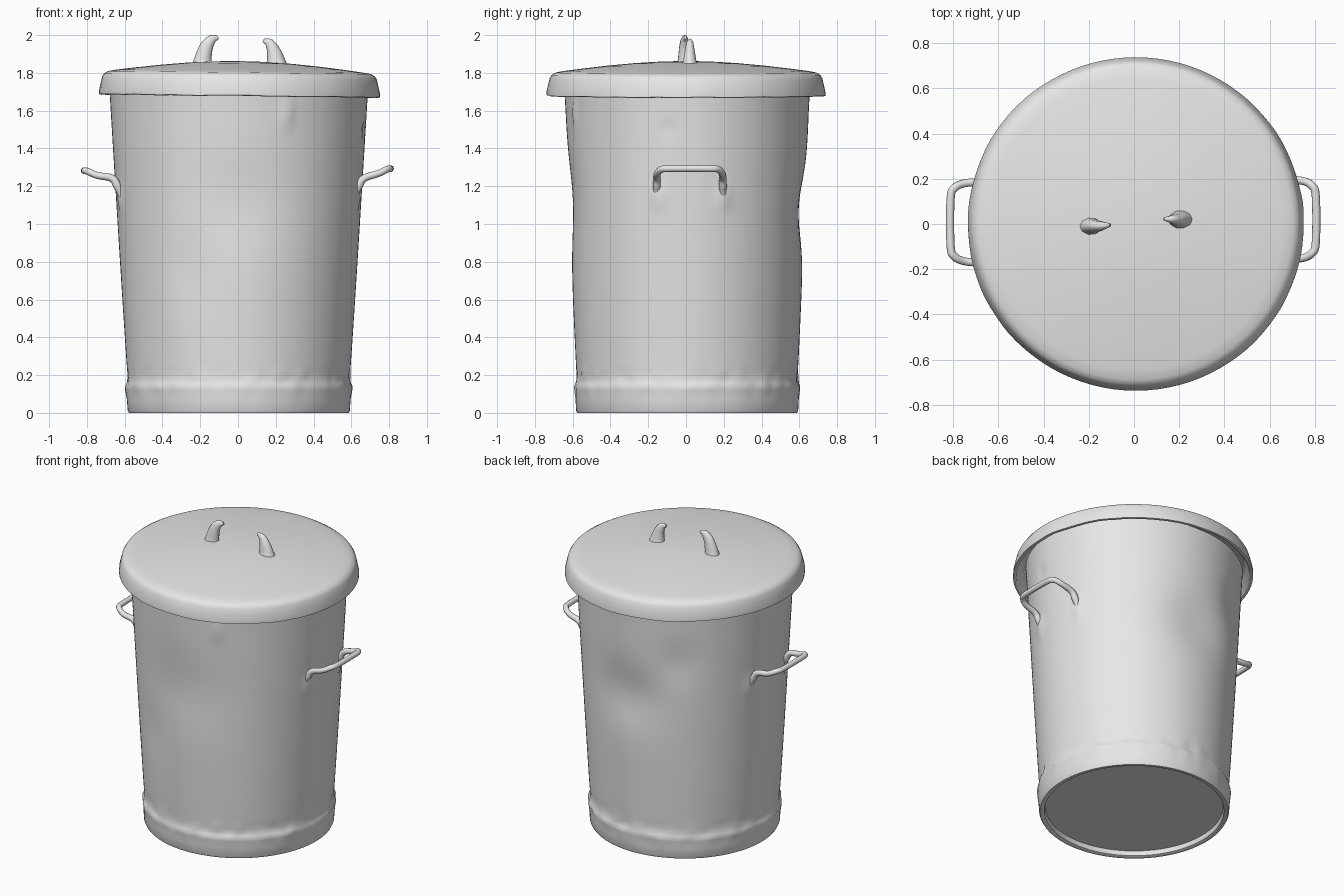
import bpy, bmesh, random
from math import sin, cos, pi, exp, atan2
from mathutils import Vector, noise

random.seed(4)
if "Cube" in bpy.data.objects:
    bpy.data.objects.remove(bpy.data.objects["Cube"])

steel = bpy.data.materials.new("dull grey steel")
steel.use_nodes = True
steel.diffuse_color = (0.8, 0.8, 0.8, 1)
steel.node_tree.nodes["Principled BSDF"].inputs["Base Color"].default_value = (0.8, 0.8, 0.8, 1)


def finish(name, bm, angle=50):
    bmesh.ops.recalc_face_normals(bm, faces=bm.faces)
    mesh = bpy.data.meshes.new(name)
    bm.to_mesh(mesh)
    bm.free()
    ob = bpy.data.objects.new(name, mesh)
    bpy.context.collection.objects.link(ob)
    mesh.materials.append(steel)
    bpy.ops.object.select_all(action='DESELECT')
    ob.select_set(True)
    bpy.context.view_layer.objects.active = ob
    bpy.ops.object.shade_smooth_by_angle(angle=angle * pi / 180)
    return ob


def skin(bm, rings, caps):
    """Bridge successive closed rings of points into a surface."""
    rows = [[bm.verts.new(p) for p in ring] for ring in rings]
    n = len(rows[0])
    for a, b in zip(rows, rows[1:]):
        for i in range(n):
            j = (i + 1) % n
            bm.faces.new((a[i], a[j], b[j], b[i]))
    for k in caps:
        bm.faces.new(rows[k])


def lathe(name, profile, warp, segs=96, caps=(0, -1)):
    bm = bmesh.new()
    angles = [2 * pi * i / segs for i in range(segs)]
    skin(bm, [[warp(r, z, a) for a in angles] for r, z in profile], caps)
    return finish(name, bm)


def tube(name, path, radii, flat=1.0, sides=10, steps=6):
    """Sweep an oval section along a smoothed path."""
    pts = [Vector(p) for p in path]
    ext = [2 * pts[0] - pts[1]] + pts + [2 * pts[-1] - pts[-2]]
    line, sizes = [], []
    for i in range(len(pts) - 1):
        p0, p1, p2, p3 = ext[i:i + 4]
        for s in range(steps + (i == len(pts) - 2)):
            t = s / steps
            line.append(0.5 * (2 * p1 + (p2 - p0) * t + (2 * p0 - 5 * p1 + 4 * p2 - p3) * t ** 2
                               + (3 * p1 - p0 - 3 * p2 + p3) * t ** 3))
            sizes.append(radii[i] * (1 - t) + radii[i + 1] * t)
    rings, side = [], None
    for i, p in enumerate(line):
        d = (line[min(i + 1, len(line) - 1)] - line[max(i - 1, 0)]).normalized()
        if side is None:
            side = d.cross(Vector((0, 1, 0)) if abs(d.y) < 0.8 else Vector((0, 0, 1)))
        side = (side - d * side.dot(d)).normalized()
        up = d.cross(side)
        rings.append([p + sizes[i] * (side * cos(2 * pi * k / sides) + up * flat * sin(2 * pi * k / sides))
                      for k in range(sides)])
    bm = bmesh.new()
    skin(bm, rings, (0, -1))
    return finish(name, bm)


# Dents and bumps: direction in degrees, height, spread across, spread up, depth
FRONT, BACK, LEFT, RIGHT = -90, 90, 0, 180
dents = [(FRONT, 1.12, 0.45, 0.25, -0.022), (BACK, 1.08, 0.35, 0.2, -0.035),
         (BACK + 30, 1.35, 0.2, 0.15, -0.015), (-115, 0.75, 0.2, 0.2, -0.012),
         (-68, 1.58, 0.035, 0.07, 0.016), (-9, 1.5, 0.04, 0.04, -0.012),
         (LEFT - 14, 1.14, 0.05, 0.06, 0.014), (LEFT + 18, 1.14, 0.05, 0.06, 0.014),
         (RIGHT - 17, 1.14, 0.05, 0.06, 0.014), (RIGHT + 15, 1.14, 0.05, 0.06, 0.014)]


def body_warp(r, z, a):
    for deg, h, wide, tall, depth in dents:
        d = a - deg * pi / 180
        d = atan2(sin(d), cos(d))
        r += depth * exp(-(d / wide) ** 2 - ((z - h) / tall) ** 2)
    # ragged upper edge of the base band
    if 0.1 < z < 0.22:
        r += 0.008 * noise.noise((9 * cos(a), 9 * sin(a), 20 * z))
    squash = 1 - 0.05 * max(0, min(1, z / 1.6))
    return (r * cos(a) + 0.004, r * squash * sin(a) + 0.006, z)


# Bin: recessed floor, base band, flared wall
wall = [(0.589 + 0.096 * (k / 44) ** 0.95, 0.2 + 1.52 * k / 44) for k in range(45)]
lathe("bin_body", [(0.55, 0.035), (0.555, 0.005), (0.565, 0.0), (0.582, 0.0), (0.588, 0.012),
                   (0.592, 0.07), (0.598, 0.12), (0.601, 0.14), (0.594, 0.155),
                   (0.589, 0.175)] + wall, body_warp, segs=128)


# Lid: hollow skirt, rounded shoulder, shallow dome
def lid_warp(r, z, a):
    x, y = r * cos(a), r * sin(a)
    edge = max(0, 1 - abs(z - 1.70) / 0.06) if r > 0.7 else 0
    wobble = 0.006 * edge * noise.noise((6 * cos(a), 6 * sin(a), 0.5))
    return (x * (1 + wobble) + 0.008, y * (1 - 0.008), z - 0.012 * x + wobble)


lathe("lid", [(0.02, 1.80), (0.4, 1.79), (0.68, 1.765), (0.705, 1.75), (0.722, 1.682), (0.732, 1.677),
              (0.744, 1.68), (0.744, 1.70), (0.735, 1.74), (0.727, 1.773), (0.716, 1.79),
              (0.695, 1.802), (0.65, 1.81), (0.55, 1.823), (0.42, 1.838), (0.28, 1.851),
              (0.15, 1.859), (0.05, 1.862), (0.01, 1.862)], lid_warp)

# Broken lid grip: two curved stubs with flared feet
tube("lid_grip_right", [(-0.19, -0.01, 1.82), (-0.186, -0.01, 1.87), (-0.168, -0.01, 1.935),
                        (-0.14, -0.008, 1.975), (-0.105, -0.004, 1.988)],
     [0.062, 0.046, 0.036, 0.026, 0.010], flat=0.75)
tube("lid_grip_left", [(0.205, 0.02, 1.82), (0.2, 0.02, 1.87), (0.187, 0.02, 1.92),
                       (0.165, 0.021, 1.958), (0.133, 0.022, 1.972)],
     [0.064, 0.047, 0.035, 0.024, 0.009], flat=0.75)

# Carrying handles: bent rods rising outward from the wall
for label, s, y0, y1, tip, top in (("left", 1, -0.155, 0.195, 0.805, 1.293),
                                   ("right", -1, -0.17, 0.185, 0.812, 1.282)):
    def leg(y, inward):
        return [(s * 0.612, y, 1.13), (s * 0.638, y, 1.2), (s * 0.67, y, 1.243),
                (s * 0.745, y + inward * 0.004, top - 0.025), (s * (tip - 0.018), y + inward * 0.025, top - 0.004)]
    path = leg(y0, 1) + [(s * tip, y0 + 0.075, top), (s * tip, y1 - 0.075, top)] + leg(y1, -1)[::-1]
    half = [0.012, 0.022, 0.02, 0.018, 0.018, 0.018]
    tube(label + "_handle", path, half + half[::-1])
